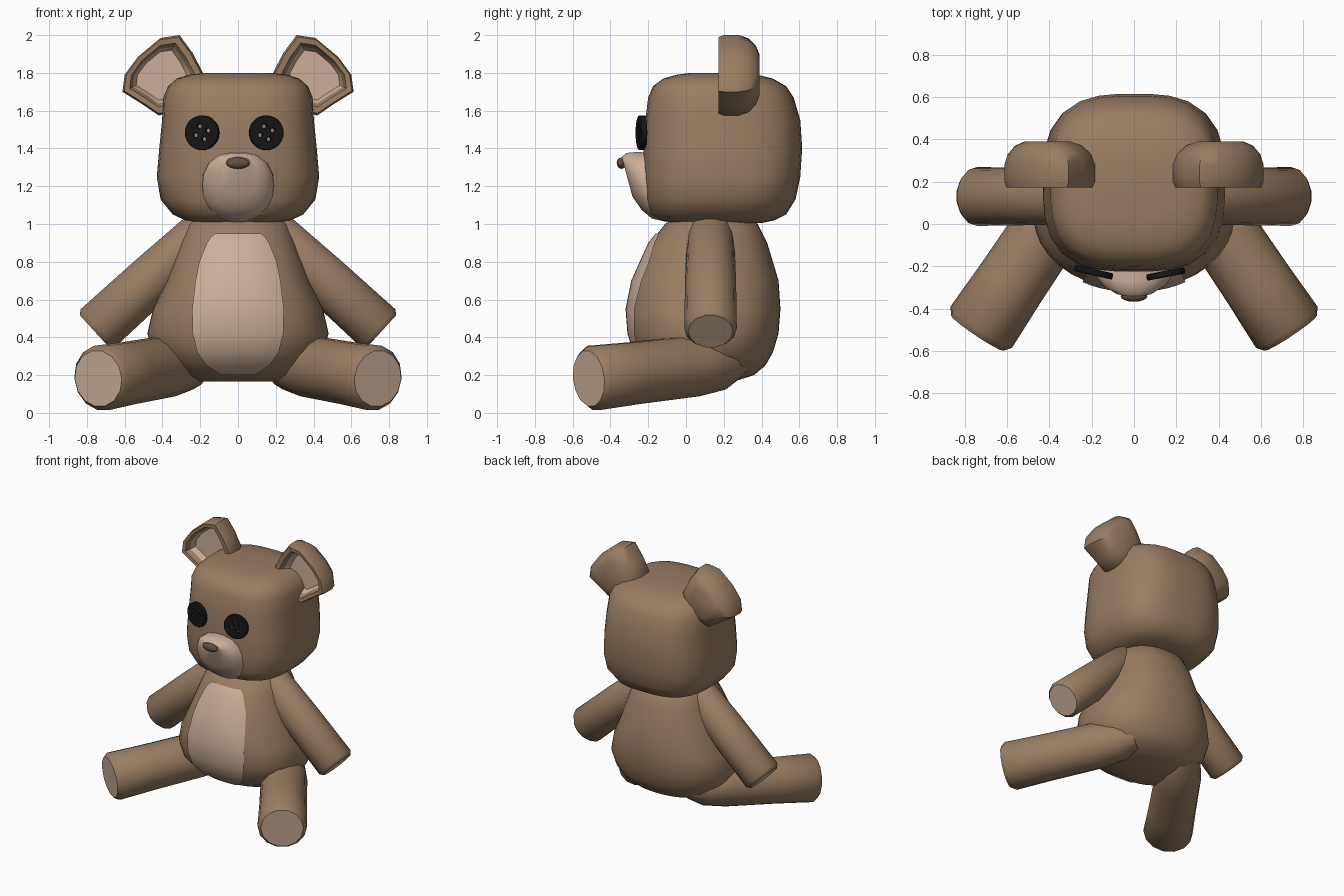
import bpy, bmesh, math
from mathutils import Vector, Matrix

if "Cube" in bpy.data.objects:
    bpy.data.objects.remove(bpy.data.objects["Cube"])


def material(name, rgb):
    m = bpy.data.materials.new(name)
    m.diffuse_color = (*rgb, 1)
    m.use_nodes = True
    m.node_tree.nodes["Principled BSDF"].inputs["Base Color"].default_value = m.diffuse_color
    return m


BROWN = material("brown_fur", (0.32, 0.205, 0.125))
LIGHT = material("light_fur", (0.60, 0.43, 0.32))
DARK = material("nose_brown", (0.13, 0.08, 0.055))
BLACK = material("button_black", (0.008, 0.008, 0.008))


def smooth(ob, angle=45):
    bpy.ops.object.select_all(action='DESELECT')
    ob.select_set(True)
    bpy.context.view_layer.objects.active = ob
    bpy.ops.object.shade_smooth_by_angle(angle=math.radians(angle))


def loft(name, rings, mats, light_from=None, closed=True):
    """Skin a list of point rings; bands from light_from on use the second material."""
    bm = bmesh.new()
    vs = [[bm.verts.new(p) for p in r] for r in rings]
    n = len(rings[0])
    for i in range(len(vs) - 1):
        for j in range(n if closed else n - 1):
            k = (j + 1) % n
            f = bm.faces.new((vs[i][j], vs[i][k], vs[i + 1][k], vs[i + 1][j]))
            f.material_index = int(light_from is not None and i >= light_from)
    if closed:
        bm.faces.new(vs[0])
        bm.faces.new(vs[-1]).material_index = int(light_from is not None)
    bmesh.ops.recalc_face_normals(bm, faces=bm.faces)
    if not closed and sum(f.normal.y for f in bm.faces) > 0:
        bmesh.ops.reverse_faces(bm, faces=bm.faces)
    me = bpy.data.meshes.new(name)
    bm.to_mesh(me)
    bm.free()
    for m in mats:
        me.materials.append(m)
    ob = bpy.data.objects.new(name, me)
    bpy.context.collection.objects.link(ob)
    smooth(ob)
    return ob


def superellipse(n, power):
    pts = []
    for i in range(n):
        c, s = math.cos(2 * math.pi * i / n), math.sin(2 * math.pi * i / n)
        r = (abs(c) ** power + abs(s) ** power) ** (-1 / power)
        pts.append((c * r, s * r))
    return pts


def stacked(profile, n, power):
    """Horizontal rings from rows of (z, half width, front y, back y)."""
    return [[(w * a, (f + b) / 2 + (b - f) / 2 * c, z) for a, c in superellipse(n, power)]
            for z, w, f, b in profile]


# Head: rounded box
loft("head", stacked([
    (1.005, .20, -.06, .40), (1.02, .28, -.13, .47), (1.05, .345, -.19, .53),
    (1.13, .41, -.215, .58), (1.25, .43, -.225, .605), (1.40, .417, -.225, .615),
    (1.55, .402, -.215, .605), (1.67, .395, -.20, .57), (1.73, .37, -.175, .53),
    (1.77, .325, -.12, .46), (1.79, .26, -.05, .38), (1.80, .18, .02, .30)], 32, 3), [BROWN])

# Body: pear shape
BODY = [(1.05, .20, -.05, .30), (1.00, .27, -.11, .38), (.90, .31, -.19, .43),
        (.70, .38, -.28, .49), (.55, .45, -.31, .50), (.42, .48, -.30, .49),
        (.32, .45, -.27, .46), (.25, .39, -.21, .42), (.20, .32, -.14, .36),
        (.165, .20, -.02, .25)]
POWER = 2.3
loft("body", stacked(BODY, 40, POWER), [BROWN])


# Belly patch following the front of the body
def body_front(x, z):
    for hi, lo in zip(BODY, BODY[1:]):
        if lo[0] <= z <= hi[0]:
            t = (hi[0] - z) / (hi[0] - lo[0])
            w, f, b = (hi[i] + t * (lo[i] - hi[i]) for i in (1, 2, 3))
            return (f + b) / 2 - (b - f) / 2 * (1 - (abs(x) / w) ** POWER) ** (1 / POWER)


patch = [(.95, .12), (.93, .145), (.90, .165), (.80, .205), (.70, .225), (.55, .243),
         (.42, .24), (.32, .215), (.25, .165), (.20, .085)]
loft("belly_patch", [[(w * k / 6, body_front(w * k / 6, z) - .01, z) for k in range(-6, 7)]
                     for z, w in patch], [LIGHT], closed=False)


# Limbs: round tubes with a pale pad on the end
def limb(name, start, end, radii, side, n=14):
    start, end = Vector(start), Vector(end)
    axis = (end - start).normalized()
    u = axis.cross(Vector((0, 0, 1))).normalized()
    v = axis.cross(u)
    rings = []
    for t, r in radii:
        c = start.lerp(end, t)
        ring = []
        for i in range(n):
            a = 2 * math.pi * i / n
            p = c + r * (math.cos(a) * u + math.sin(a) * v)
            ring.append((side * p.x, p.y, p.z))
        rings.append(ring)
    loft(name, rings, [BROWN, LIGHT], light_from=len(rings))


# Ear outline in x, z, traced around the right ear
EAR = [(.31, 2.0), (.41, 1.985), (.53, 1.885), (.60, 1.79), (.612, 1.70), (.50, 1.63),
       (.42, 1.575), (.30, 1.60), (.20, 1.70), (.185, 1.80), (.24, 1.905)]
EAR_STEPS = [(.39, .50), (.37, .74), (.33, .92), (.28, 1.0), (.20, 1.0), (.172, .95),
             (.175, .80), (.21, .71), (.25, .62)]

for side, label in ((-1, "left"), (1, "right")):
    limb(label + "_arm", (.16, .13, .98), (.76, .13, .432),
         [(0, .09), (.06, .125), (.5, .135), (.97, .139), (1, .118)], side)
    limb(label + "_leg", (.21, .275, .275), (.74, -.515, .182),
         [(0, .09), (.12, .145), (.3, .164), (.7, .168), (.965, .175), (1, .15)], side)
    loft(label + "_ear",
         [[(side * (.42 + (x - .42) * k), y, 1.79 + (z - 1.79) * k) for x, z in EAR]
          for y, k in EAR_STEPS], [BROWN, LIGHT], light_from=7)

# Snout: leaning rounded cone of rings
SNOUT = [(-.15, 1.195, .195, .185, .25), (-.225, 1.205, .188, .177, .25),
         (-.275, 1.225, .155, .152, .27), (-.312, 1.25, .10, .105, .27)]
loft("snout", [[(w * a, y - k * h * c, z + h * c) for a, c in superellipse(18, 2.4)]
               for y, z, w, h, k in SNOUT], [LIGHT])

# Nose
bpy.ops.mesh.primitive_uv_sphere_add(segments=16, ring_count=8, location=(0, -.342, 1.322))
nose = bpy.context.object
nose.name = "nose"
nose.scale = (.063, .025, .03)
nose.data.materials.append(DARK)
smooth(nose, 60)


# Button eyes: filled curve discs with four holes each
def button(name, loc, yaw):
    cu = bpy.data.curves.new(name, 'CURVE')
    cu.dimensions, cu.fill_mode = '2D', 'BOTH'
    cu.extrude, cu.bevel_depth, cu.bevel_resolution = .009, .006, 1
    holes = [(.036 * math.cos(a), .036 * math.sin(a), .018)
             for a in (math.radians(20 + 90 * i) for i in range(4))]
    for cx, cy, r in [(0, 0, .086)] + holes:
        n = 28 if r > .05 else 10
        sp = cu.splines.new('POLY')
        sp.points.add(n - 1)
        sp.use_cyclic_u = True
        for i, p in enumerate(sp.points):
            a = 2 * math.pi * i / n
            p.co = (cx + r * math.cos(a), cy + r * math.sin(a), 0, 1)
    cu.materials.append(BLACK)
    ob = bpy.data.objects.new(name, cu)
    bpy.context.collection.objects.link(ob)
    ob.matrix_world = (Matrix.Translation(loc) @ Matrix.Rotation(math.radians(yaw), 4, 'Z')
                       @ Matrix.Rotation(math.radians(90), 4, 'X'))
    bpy.ops.object.select_all(action='DESELECT')
    ob.select_set(True)
    bpy.context.view_layer.objects.active = ob
    bpy.ops.object.convert(target='MESH')
    smooth(bpy.context.object, 40)


button("left_button_eye", (-.19, -.228, 1.483), -13)
button("right_button_eye", (.15, -.236, 1.483), 11)
